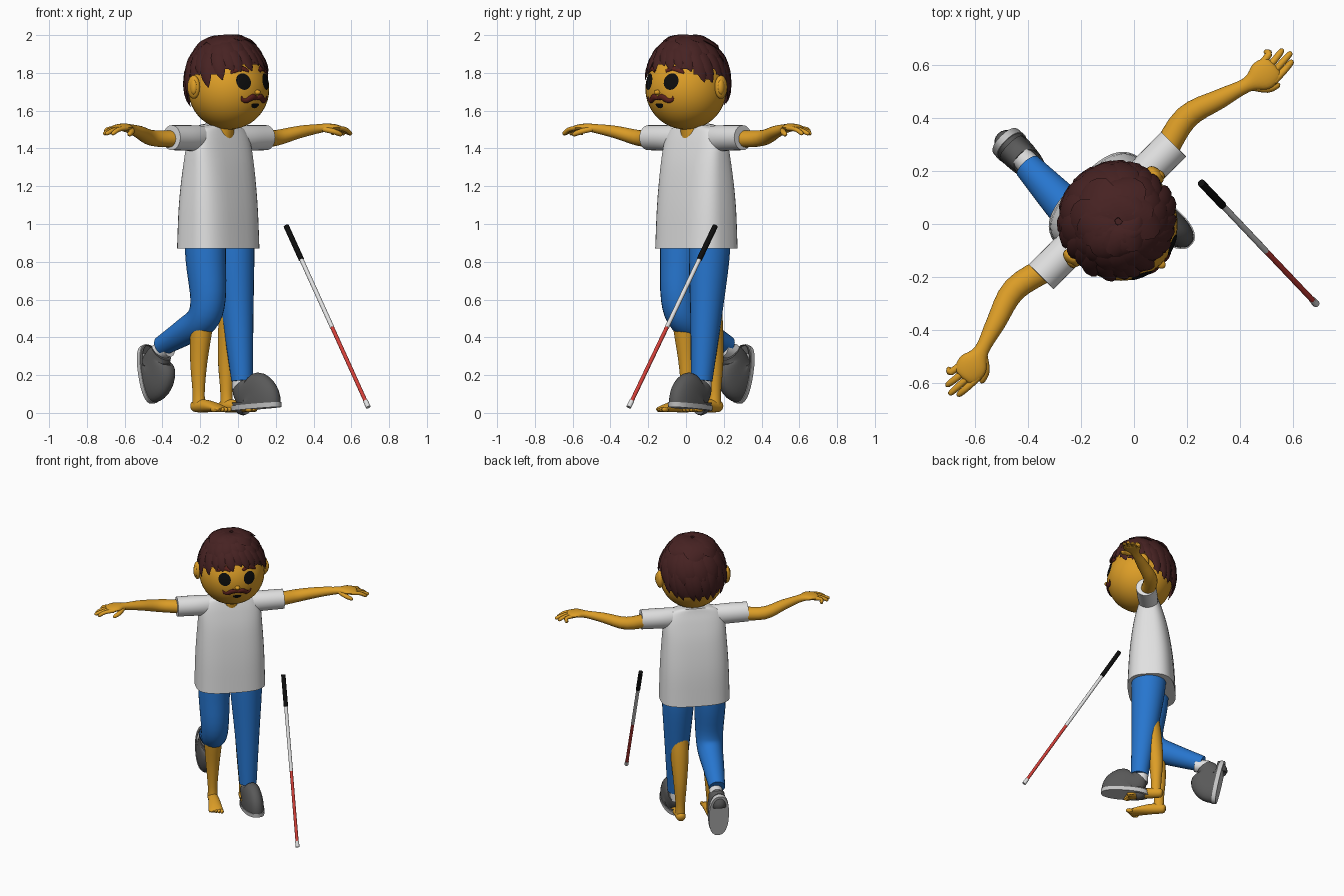
import bpy, bmesh, math, random
from mathutils import Vector, Matrix

if "Cube" in bpy.data.objects:
    bpy.data.objects.remove(bpy.data.objects["Cube"])

random.seed(4)
TURN = Matrix.Rotation(math.radians(45), 4, 'Z')   # figure is built facing -y, then turned
CX = -0.035                                        # figure's mirror plane


def material(name, r, g, b):
    m = bpy.data.materials.new(name)
    m.diffuse_color = (r, g, b, 1)
    m.use_nodes = True
    m.node_tree.nodes["Principled BSDF"].inputs["Base Color"].default_value = m.diffuse_color
    return m


SKIN = material("skin orange", 0.72, 0.34, 0.02)
BLUE = material("trouser blue", 0.02, 0.18, 0.62)
WHITE = material("cloth white", 0.75, 0.75, 0.75)
GREY = material("shoe grey", 0.1, 0.1, 0.1)
SOLE = material("sole light grey", 0.55, 0.55, 0.55)
HAIR = material("hair brown", 0.062, 0.016, 0.016)
BROW = material("moustache brown", 0.1, 0.015, 0.012)
BLACK = material("black", 0.004, 0.004, 0.004)
RED = material("cane red", 0.65, 0.05, 0.04)


def finish(name, bm, mat, xf=None, angle=40):
    bmesh.ops.recalc_face_normals(bm, faces=bm.faces)
    me = bpy.data.meshes.new(name)
    bm.to_mesh(me)
    bm.free()
    if xf:
        me.transform(xf)
    me.transform(TURN)
    me.materials.append(mat)
    ob = bpy.data.objects.new(name, me)
    bpy.context.collection.objects.link(ob)
    bpy.ops.object.select_all(action='DESELECT')
    ob.select_set(True)
    bpy.context.view_layer.objects.active = ob
    bpy.ops.object.shade_smooth_by_angle(angle=math.radians(angle))
    return ob


def smooth_path(pts, steps):
    """Catmull-Rom resampling of points and radii together."""
    P = [Vector(p) for p in pts]
    P = [2 * P[0] - P[1]] + P + [2 * P[-1] - P[-2]]
    out = []
    for a, b, c, d in zip(P, P[1:], P[2:], P[3:]):
        for i in range(steps):
            t = i / steps
            out.append(0.5 * (2 * b + (c - a) * t + (2 * a - 5 * b + 4 * c - d) * t * t
                              + (3 * b - a - 3 * c + d) * t ** 3))
    return out + [P[-2]]


def tube(name, pts, mat, ref=(0, 1, 0), seg=20, steps=4, n=2.0, xf=None):
    """Loft through (x, y, z, rx, ry); ref is a vector or a function of position."""
    path = smooth_path(pts, steps)
    pos = [Vector(p[:3]) for p in path]
    bm = bmesh.new()
    rings = []
    for i, p in enumerate(path):
        t = (pos[min(i + 1, len(pos) - 1)] - pos[max(i - 1, 0)]).normalized()
        side = t.cross(ref(pos[i]) if callable(ref) else Vector(ref)).normalized()
        up = side.cross(t)
        ring = []
        for k in range(seg):
            c, s = math.cos(math.tau * k / seg), math.sin(math.tau * k / seg)
            c = math.copysign(abs(c) ** (2 / n), c) * max(p[3], 0.001)
            s = math.copysign(abs(s) ** (2 / n), s) * max(p[4], 0.001)
            ring.append(bm.verts.new(pos[i] + side * c + up * s))
        rings.append(ring)
    for a, b in zip(rings, rings[1:]):
        for k in range(seg):
            bm.faces.new((a[k], a[(k + 1) % seg], b[(k + 1) % seg], b[k]))
    bm.faces.new(rings[0])
    bm.faces.new(rings[-1])
    return finish(name, bm, mat, xf)


def ball(name, loc, scale, mat, seg=20, xf=None):
    bm = bmesh.new()
    bmesh.ops.create_uvsphere(bm, u_segments=seg, v_segments=seg // 2 + 2, radius=1)
    bm.transform(Matrix.Translation(loc) @ Matrix.Diagonal((*scale, 1)))
    return finish(name, bm, mat, xf)


# Shirt, neck
tube("shirt", [(CX, .113, .87, .23, .155), (CX, .113, 1.1, .224, .143), (CX, .11, 1.3, .212, .118),
               (CX, .108, 1.43, .2, .088), (CX, .107, 1.5, .165, .066), (CX, .105, 1.525, .1, .06)],
     WHITE, seg=40, n=3)
tube("neck", [(CX, .09, 1.45, .065, .062), (CX, .07, 1.58, .065, .062)], SKIN)

# Sleeves, arms and hands
for s, side in ((1, "left"), (-1, "right")):
    def X(x): return CX + s * x
    tube(side + "_sleeve", [(X(.1), .107, 1.45, .055, .07), (X(.22), .107, 1.455, .066, .068),
                            (X(.355), .107, 1.457, .066, .066)], WHITE, ref=(0, 0, 1), seg=24)
    tube(side + "_arm", [(X(.3), .11, 1.45, .048, .046), (X(.46), .145, 1.455, .046, .042),
                         (X(.6), .105, 1.487, .037, .033), (X(.71), .07, 1.505, .028, .024),
                         (X(.77), .055, 1.512, .056, .02), (X(.82), .045, 1.507, .05, .017),
                         (X(.835), .043, 1.503, .03, .008)], SKIN, ref=(0, 0, 1))
    for i, (x, y) in enumerate(((.86, .106), (.902, .068), (.916, .038), (.898, .012))):
        by = .085 - i * .026
        tube(f"{side}_finger_{i}", [(X(.79), by, 1.508, .014, .013), (X(.85), by * .6 + y * .4, 1.5, .013, .012),
                                    (X(x - .01), y, 1.48, .011, .011), (X(x), y, 1.475, .003, .003)],
             SKIN, ref=(0, 0, 1), seg=10, steps=3)
    tube(side + "_thumb", [(X(.72), .05, 1.503, .015, .015), (X(.755), .005, 1.49, .016, .015),
                           (X(.79), -.012, 1.475, .012, .012), (X(.8), -.015, 1.47, .003, .003)],
         SKIN, ref=(0, 0, 1), seg=10, steps=3)

# Trouser legs: left standing, right bent backwards
tube("left_trouser_leg", [(.072, .105, .95, .105, .115), (.072, .1, .8, .103, .11),
                          (.074, .075, .5, .08, .085), (.074, .043, .17, .057, .057)], BLUE, seg=24)
tube("right_trouser_leg", [(-.142, .105, .95, .105, .115), (-.142, .098, .8, .103, .11),
                           (-.14, .085, .6, .092, .095), (-.138, .13, .495, .085, .086),
                           (-.136, .26, .43, .072, .072), (-.13, .44, .355, .053, .053)], BLUE, seg=24)

# Bare legs and feet
for s, side in ((1, "left"), (-1, "right")):
    x = CX - .004 + s * .104
    tube(side + "_bare_leg", [(x, .11, .62, .058, .058), (x, .128, .47, .06, .06), (x, .15, .28, .045, .048),
                              (x, .152, .12, .032, .034), (x, .15, .04, .033, .036)], SKIN)
    tube(side + "_bare_foot", [(x, .197, .033, .012, .012), (x, .18, .035, .03, .03), (x, .11, .037, .036, .034),
                               (x + s * .005, .03, .03, .043, .026), (x + s * .008, -.025, .02, .046, .016),
                               (x + s * .008, -.035, .018, .03, .008)], SKIN, ref=(0, 0, 1))
    for i in range(5):
        ball(f"{side}_toe_{i}", (x + s * (-.028 + i * .0185), -.04 + i * .008, .018),
             (.013 - i * .001, .025, .014), SKIN, 10)

# Shoes, each with its sole and sock
left_xf = Matrix.Translation((.074, .046, .014)) @ Matrix.Rotation(math.radians(6), 4, 'Z') \
    @ Matrix.Rotation(math.radians(-4), 4, 'X')
right_xf = Matrix.Translation((-.122, .58, .30)) @ Matrix.Rotation(math.radians(78), 4, 'X')
for side, xf in (("left", left_xf), ("right", right_xf)):
    tube(side + "_sole", [(0, -.1, 0, .066, .157), (0, -.1, .026, .068, .16)], SOLE, seg=32, n=2.4, xf=xf)
    tube(side + "_shoe", [(0, -.1, .02, .064, .155), (0, -.1, .05, .064, .152), (0, -.082, .078, .06, .13),
                          (0, -.035, .1, .055, .083), (0, -.01, .13, .052, .057)], GREY, seg=32, n=2.3, xf=xf)
    tube(side + "_sock", [(0, 0, .1, .044, .045), (0, 0, .19, .043, .043)], WHITE, xf=xf)

# Head and ears
HC = Vector((CX, .035, 1.715))
HR = .215
ball("head", HC, (HR, HR, HR), SKIN, 40)
for s, side in ((1, "left"), (-1, "right")):
    ball(side + "_ear", (CX + s * .222, .075, 1.725), (.026, .04, .062), SKIN)
    ball(side + "_ear_hollow", (CX + s * .236, .062, 1.725), (.016, .022, .04), SKIN, 14)


def on_face(x, z, lift=0.0):
    d = Vector((x, 0, z - HC.z))
    d.y = -math.sqrt(HR * HR - d.length_squared)
    return HC + d * (1 + lift / HR)


def face_patch(name, cx, cz, outline, mat):
    """Thin curved plate lying on the head, made of shrinking rings."""
    bm = bmesh.new()
    rings = [[bm.verts.new(on_face(cx + x * k, cz + z * k, .003)) for x, z in outline] for k in (1, .66, .33)]
    for a, b in zip(rings, rings[1:]):
        for i in range(len(a)):
            j = (i + 1) % len(a)
            bm.faces.new((a[i], a[j], b[j], b[i]))
    bm.faces.new(rings[-1])
    finish(name, bm, mat)


def outward(p): return p - HC


# Eyes, brows, moustache, mouth, nose
circle = [(math.cos(i * math.tau / 24), math.sin(i * math.tau / 24)) for i in range(24)]
for s, side in ((1, "left"), (-1, "right")):
    face_patch(side + "_eye", s * .081, 1.753, [(x * .038, z * .043) for x, z in circle], BLACK)
    for part, pts in (("brow", ((.04, 1.808, .008), (.075, 1.824, .015), (.115, 1.81, .013), (.132, 1.797, .004))),
                      ("moustache", ((0, 1.664, .009), (.03, 1.672, .017), (.062, 1.654, .014),
                                     (.085, 1.658, .009), (.094, 1.676, .003)))):
        tube(f"{side}_{part}", [(*on_face(s * x, z, .002), r, r * .6) for x, z, r in pts],
             BROW, ref=outward, seg=10)
face_patch("mouth", 0, 1.634, [(x * .028, z * (.006 if z > 0 else .02)) for x, z in circle], BLACK)
ball("nose", on_face(0, 1.697), (.017, .02, .014), SKIN, 14)

# Hair: a cap trimmed along the hairline, covered by swept locks
HH = Vector((CX, .045, 1.737))


def hairline(a):
    """Polar angle where the hair ends; a = 0 is the front."""
    over_ear = 14 if 80 < abs(math.degrees(a)) < 118 else 0
    return math.radians(90 - 24 * math.cos(a) - over_ear)


def hair_point(th, a, k=1.0):
    return HH + Vector((.222 * math.sin(th) * math.sin(a), -.222 * math.sin(th) * math.cos(a),
                        .25 * math.cos(th))) * k


bm = bmesh.new()
bmesh.ops.create_uvsphere(bm, u_segments=40, v_segments=28, radius=1)
cut = []
for f in bm.faces:
    c = f.calc_center_median().normalized()
    if math.acos(c.z) > hairline(math.atan2(c.x, -c.y)) - .03:
        cut.append(f)
bmesh.ops.delete(bm, geom=cut, context='FACES')
bm.transform(Matrix.Translation(HH) @ Matrix.Diagonal((.222, .222, .25, 1)))
finish("hair_cap", bm, HAIR)

for layer, count, reach, lift in ((0, 24, 1.06, 1.0), (1, 17, .74, 1.02), (2, 9, .46, 1.035)):
    for i in range(count):
        a = math.tau * (i + random.uniform(-.25, .25) + layer * .5) / count - math.pi
        end = hairline(a) * reach + random.uniform(-.07, .07)
        w = math.tau * .222 / count * .72
        lock = []
        for t, r in ((.08, .35), (.35, .8), (.65, 1.0), (.88, .65), (1, .06)):
            p = hair_point(end * t, a + .45 * (t - 1) + .1, lift + .015 * t)
            lock.append((*p, w * r * (.6 + .4 * math.sin(end * t)), .014 * r))
        tube(f"hair_lock_{layer}_{i}", lock, HAIR, ref=lambda p: p - HH, seg=6, steps=2)

# White cane: grip, upper shaft, lower shaft, tip
TOP, END = Vector((.255, .155, .99)), Vector((.69, -.303, .03))
BACK = TURN.inverted()
for name, t0, t1, r, mat in (("cane_grip", 0, .185, .0145, BLACK), ("cane_upper_shaft", .185, .56, .0115, WHITE),
                             ("cane_lower_shaft", .56, .965, .0105, RED), ("cane_tip", .965, 1, .013, WHITE)):
    tube(name, [(*(BACK @ TOP.lerp(END, t)), r, r) for t in (t0, t1)], mat, seg=14, steps=1)
